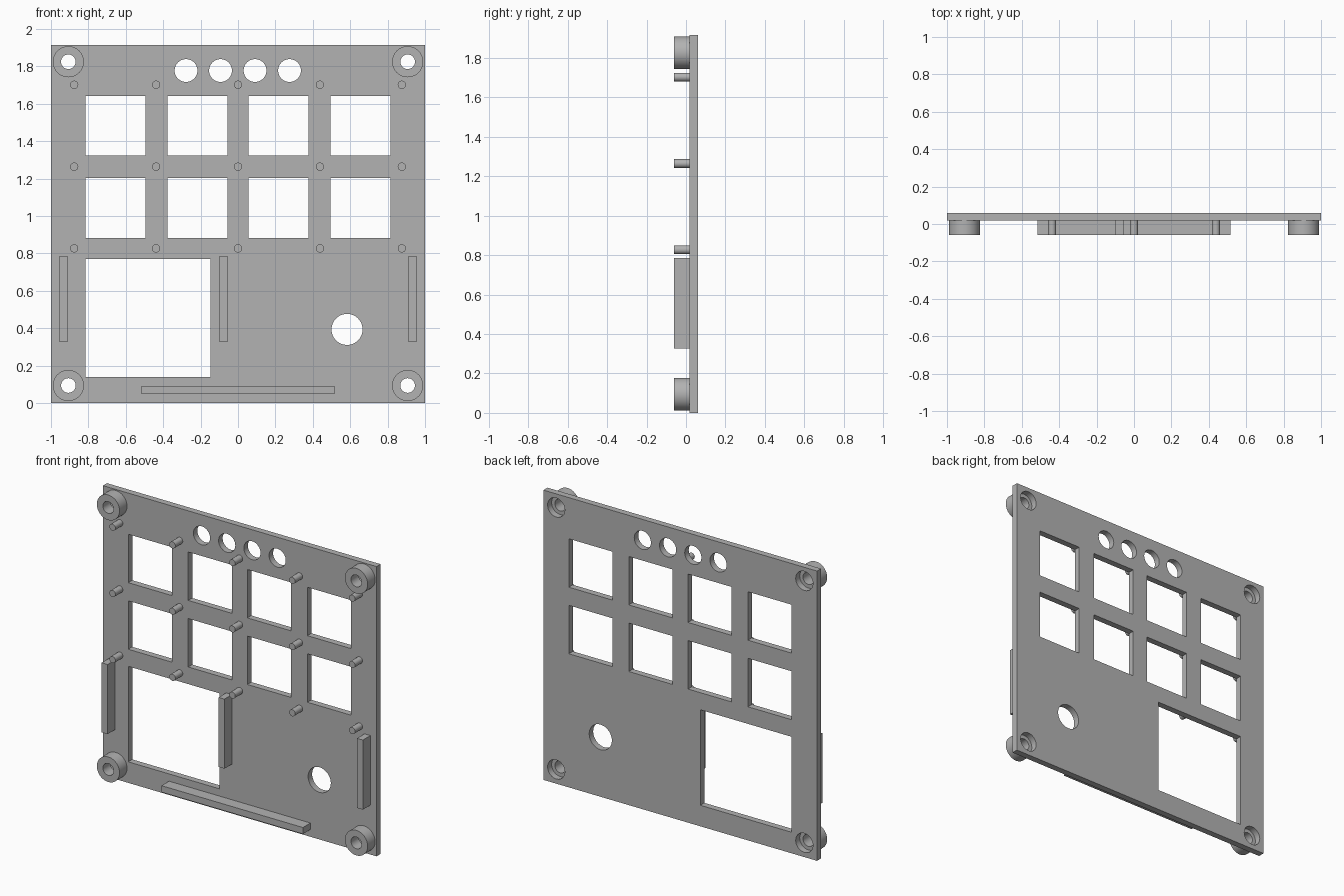
import bpy, bmesh, math
from mathutils import Matrix, Vector

if "Cube" in bpy.data.objects:
    bpy.data.objects.remove(bpy.data.objects["Cube"])

FRONT, FACE, BACK = -0.06, 0.018, 0.06   # y of standoff tips, panel face, panel back
HEIGHT = 1.915

grey = bpy.data.materials.new("plain grey")
grey.use_nodes = True
colour = (0.45, 0.45, 0.45, 1)
grey.diffuse_color = colour
grey.node_tree.nodes["Principled BSDF"].inputs["Base Color"].default_value = colour


def add_box(bm, x0, x1, z0, z1, y0, y1):
    m = (Matrix.Translation(((x0 + x1) / 2, (y0 + y1) / 2, (z0 + z1) / 2))
         @ Matrix.Diagonal((x1 - x0, y1 - y0, z1 - z0, 1)))
    bmesh.ops.create_cube(bm, size=1, matrix=m)


def add_cylinder(bm, x, z, r, y0, y1, sides=48):
    m = Matrix.Translation((x, (y0 + y1) / 2, z)) @ Matrix.Rotation(math.pi / 2, 4, 'X')
    bmesh.ops.create_cone(bm, cap_ends=True, segments=sides, radius1=r, radius2=r,
                          depth=y1 - y0, matrix=m)


def add_tube(bm, x, z, r_out, r_in, y0, y1, sides=48):
    profile = [(r_in, y0), (r_out, y0), (r_out, y1), (r_in, y1)]
    rings = []
    for i in range(sides):
        a = math.tau * i / sides
        rings.append([bm.verts.new((x + r * math.cos(a), y, z + r * math.sin(a)))
                      for r, y in profile])
    for i in range(sides):
        a, b = rings[i], rings[(i + 1) % sides]
        for j in range(4):
            k = (j + 1) % 4
            bm.faces.new((a[j], a[k], b[k], b[j]))


def finish(bm, name, smooth=False):
    bmesh.ops.recalc_face_normals(bm, faces=bm.faces)
    mesh = bpy.data.meshes.new(name)
    bm.to_mesh(mesh)
    bm.free()
    mesh.materials.append(grey)
    ob = bpy.data.objects.new(name, mesh)
    bpy.context.collection.objects.link(ob)
    if smooth:
        shade(ob)
    return ob


def shade(ob):
    bpy.ops.object.select_all(action='DESELECT')
    ob.select_set(True)
    bpy.context.view_layer.objects.active = ob
    bpy.ops.object.shade_smooth_by_angle(angle=math.radians(30))


corners = [(sx * 0.907, z) for sx in (-1, 1) for z in (0.094, 1.825)]

# Panel slab
bm = bmesh.new()
add_box(bm, -1, 1, 0, HEIGHT, FACE, BACK)
panel = finish(bm, "panel")

# Openings: button windows, screen window, indicator holes, dial hole, screw recesses
cut = bmesh.new()
c0, c1 = FACE - 0.05, BACK + 0.05
for x in (-0.655, -0.2165, 0.2165, 0.655):
    for z in (1.043, 1.483):
        add_box(cut, x - 0.16, x + 0.16, z - 0.16, z + 0.16, c0, c1)
add_box(cut, -0.815, -0.147, 0.139, 0.77, c0, c1)
for i in range(4):
    add_cylinder(cut, -0.278 + 0.1845 * i, 1.778, 0.061, c0, c1)
add_cylinder(cut, 0.583, 0.394, 0.083, c0, c1)
for x, z in corners:
    add_cylinder(cut, x, z, 0.063, c0, c1)
cutter = finish(cut, "opening_cutter")
cutter.hide_render = True

mod = panel.modifiers.new("openings", 'BOOLEAN')
mod.operation = 'DIFFERENCE'
mod.solver = 'EXACT'
mod.object = cutter
bpy.context.view_layer.objects.active = panel
bpy.ops.object.modifier_apply(modifier=mod.name)
bpy.data.objects.remove(cutter)
shade(panel)

# Corner standoffs with screw holes
for i, (x, z) in enumerate(corners):
    bm = bmesh.new()
    add_tube(bm, x, z, 0.083, 0.039, FRONT, FACE)
    finish(bm, f"corner_standoff_{i + 1}", smooth=True)

# Grid of locating pegs
bm = bmesh.new()
for i in range(5):
    for z in (0.827, 1.264, 1.702):
        add_cylinder(bm, (i - 2) * 0.438, z, 0.022, FRONT, FACE + 0.005, 24)
finish(bm, "locating_pegs", smooth=True)

# Support ribs
ribs = {
    "right_rib": (-0.955, -0.912, 0.326, 0.786),
    "middle_rib": (-0.1, -0.057, 0.326, 0.786),
    "left_rib": (0.912, 0.955, 0.326, 0.786),
    "bottom_rib": (-0.517, 0.517, 0.048, 0.091),
}
for name, (x0, x1, z0, z1) in ribs.items():
    bm = bmesh.new()
    add_box(bm, x0, x1, z0, z1, FRONT, FACE + 0.005)
    finish(bm, name)
